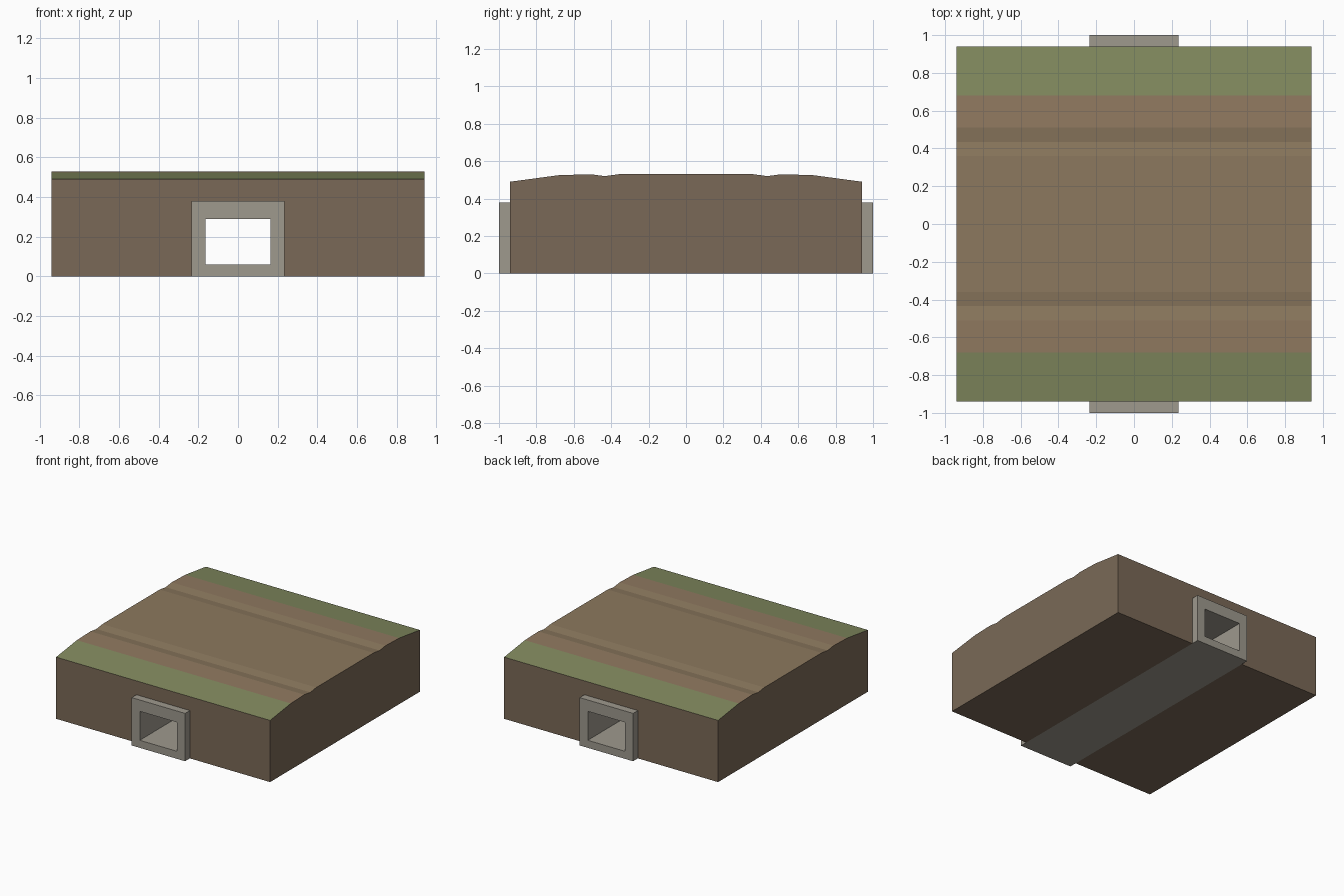
import bpy, bmesh

if "Cube" in bpy.data.objects:
    bpy.data.objects.remove(bpy.data.objects["Cube"])


def material(name, rgb):
    m = bpy.data.materials.new(name)
    m.diffuse_color = (*rgb, 1)
    m.use_nodes = True
    m.node_tree.nodes["Principled BSDF"].inputs["Base Color"].default_value = m.diffuse_color
    return m


def finish(name, bm, mats=()):
    bmesh.ops.recalc_face_normals(bm, faces=bm.faces)
    me = bpy.data.meshes.new(name)
    bm.to_mesh(me)
    bm.free()
    for m in mats:
        me.materials.append(m)
    ob = bpy.data.objects.new(name, me)
    bpy.context.collection.objects.link(ob)
    return ob


earth = material("earth", (0.195, 0.141, 0.095))
grass = material("grass", (0.22, 0.25, 0.112))
shoulder = material("shoulder_dirt", (0.28, 0.194, 0.118))
track = material("track_dirt", (0.262, 0.19, 0.112))
concrete = material("concrete", (0.342, 0.319, 0.27))

# Embankment: cross-section of road, ruts and grassy verges, extruded along x
half = [(0.36, 0.53), (0.435, 0.52), (0.51, 0.53), (0.68, 0.525), (0.94, 0.49)]
top = [(-y, z) for y, z in reversed(half)] + half
section = top + [(0.94, 0), (-0.94, 0)]
strips = [1, 2, 3, 3, 3, 3, 3, 2, 1]
bm = bmesh.new()
left = [bm.verts.new((-0.94, y, z)) for y, z in section]
right = [bm.verts.new((0.94, y, z)) for y, z in section]
bm.faces.new(left)
bm.faces.new(right)
n = len(section)
for i in range(n):
    j = (i + 1) % n
    f = bm.faces.new((left[i], left[j], right[j], right[i]))
    f.material_index = strips[i] if i < len(strips) else 0
embankment = finish("embankment", bm, (earth, grass, shoulder, track))

# Trench through the embankment for the culvert
bm = bmesh.new()
bmesh.ops.create_cube(bm, size=1)
bmesh.ops.scale(bm, vec=(0.47, 2.2, 0.48), verts=bm.verts)
bmesh.ops.translate(bm, vec=(0, 0, 0.14), verts=bm.verts)
cutter = finish("trench_cutter", bm, (earth,))
cutter.hide_render = True
mod = embankment.modifiers.new("trench", 'BOOLEAN')
mod.operation = 'DIFFERENCE'
mod.solver = 'EXACT'
mod.object = cutter
bpy.context.view_layer.objects.active = embankment
bpy.ops.object.modifier_apply(modifier=mod.name)
bpy.data.objects.remove(cutter)

# Concrete box culvert: hollow rectangular tube along y
bm = bmesh.new()


def ring(w, z0, z1, y):
    return [bm.verts.new((x, y, z)) for x, z in
            ((-w, z0), (w, z0), (w, z1), (-w, z1))]


rings = [ring(0.235, 0, 0.38, -1), ring(0.235, 0, 0.38, 1),
         ring(0.163, 0.06, 0.29, 1), ring(0.163, 0.06, 0.29, -1)]
for k in range(4):
    a, b = rings[k], rings[(k + 1) % 4]
    for i in range(4):
        j = (i + 1) % 4
        bm.faces.new((a[i], a[j], b[j], b[i]))
finish("box_culvert", bm, (concrete,))
